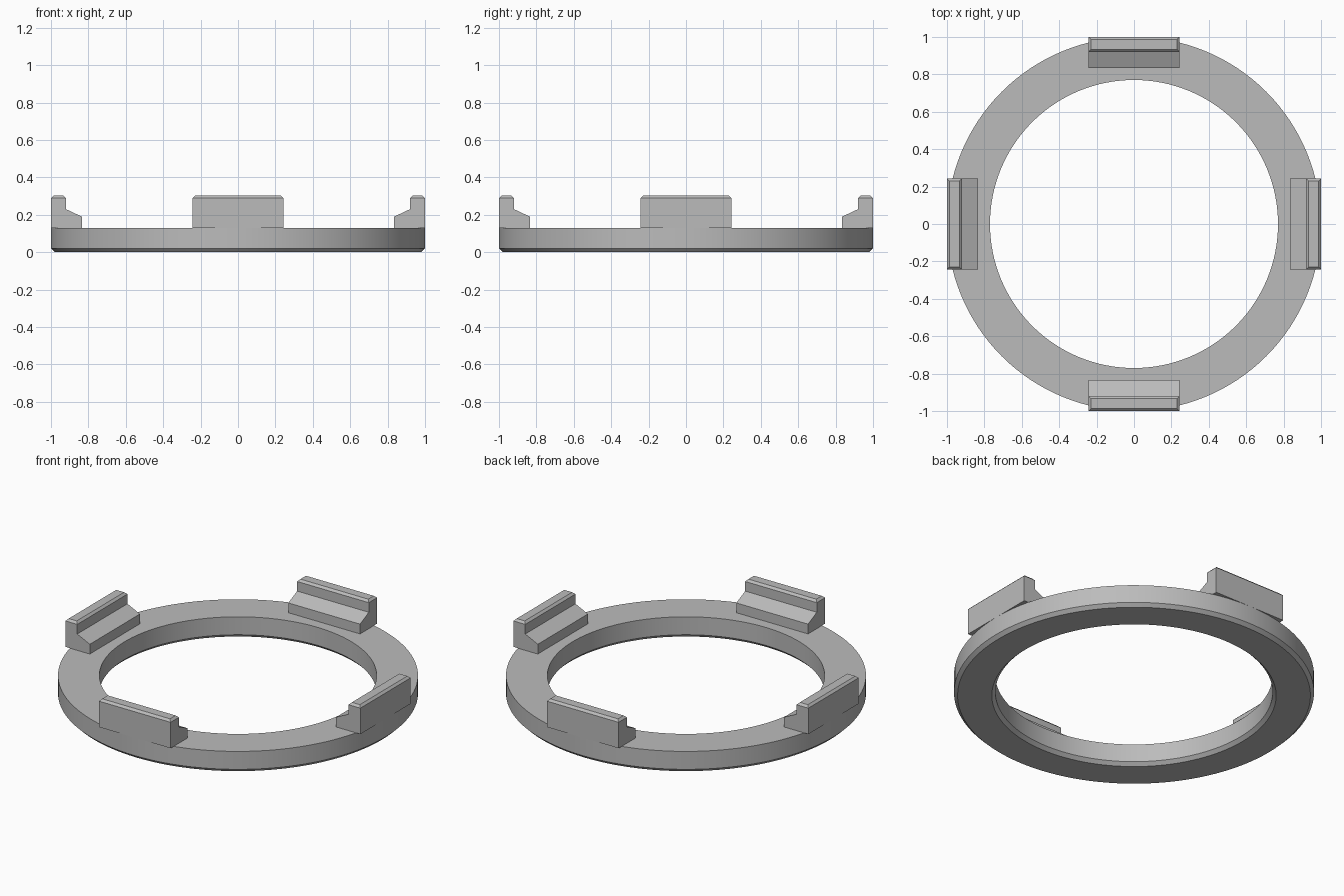
import bpy, bmesh, math
from mathutils import Matrix

cube = bpy.data.objects.get("Cube")
if cube:
    bpy.data.objects.remove(cube, do_unlink=True)

grey = bpy.data.materials.new("plain_grey")
grey.use_nodes = True
COLOUR = (0.5, 0.5, 0.5, 1)
grey.diffuse_color = COLOUR
grey.node_tree.nodes["Principled BSDF"].inputs["Base Color"].default_value = COLOUR


def add_object(name, bm):
    bmesh.ops.recalc_face_normals(bm, faces=bm.faces)
    mesh = bpy.data.meshes.new(name)
    bm.to_mesh(mesh)
    bm.free()
    mesh.materials.append(grey)
    obj = bpy.data.objects.new(name, mesh)
    bpy.context.collection.objects.link(obj)
    return obj


# Base ring: a radius/height profile swept round the z axis
RING = [(0.77, 0.13), (1, 0.13), (1, 0.02), (0.98, 0), (0.79, 0), (0.77, 0.02)]
SEGMENTS = 128
bm = bmesh.new()
loops = []
for i in range(SEGMENTS):
    a = math.tau * i / SEGMENTS
    loops.append([bm.verts.new((r * math.cos(a), r * math.sin(a), z)) for r, z in RING])
for i, loop in enumerate(loops):
    after = loops[(i + 1) % SEGMENTS]
    for j in range(len(RING)):
        k = (j + 1) % len(RING)
        bm.faces.new((loop[j], after[j], after[k], loop[k]))
ring = add_object("base_ring", bm)
bpy.ops.object.select_all(action="DESELECT")
ring.select_set(True)
bpy.context.view_layer.objects.active = ring
bpy.ops.object.shade_smooth_by_angle(angle=math.radians(30))

# Stepped lugs: an extruded profile with a chamfered top rim
LUG = [(1, 0.13), (1, 0.302), (0.92, 0.302), (0.92, 0.23), (0.835, 0.19), (0.835, 0.13)]
HALF = 0.243


def add_lug(name, angle):
    bm = bmesh.new()
    ends = [[bm.verts.new((r, y, z)) for r, z in LUG] for y in (-HALF, HALF)]
    for end in ends:
        bm.faces.new(end)
    for j in range(len(LUG)):
        k = (j + 1) % len(LUG)
        bm.faces.new((ends[0][j], ends[0][k], ends[1][k], ends[1][j]))
    rim = [e for e in bm.edges if all(v.co.z > 0.3 for v in e.verts)]
    bmesh.ops.bevel(bm, geom=rim, offset=0.013, segments=1, affect="EDGES")
    bm.transform(Matrix.Rotation(angle, 4, "Z"))
    add_object(name, bm)


for i, side in enumerate(("left", "back", "right", "front")):
    add_lug(side + "_lug", i * math.pi / 2)
